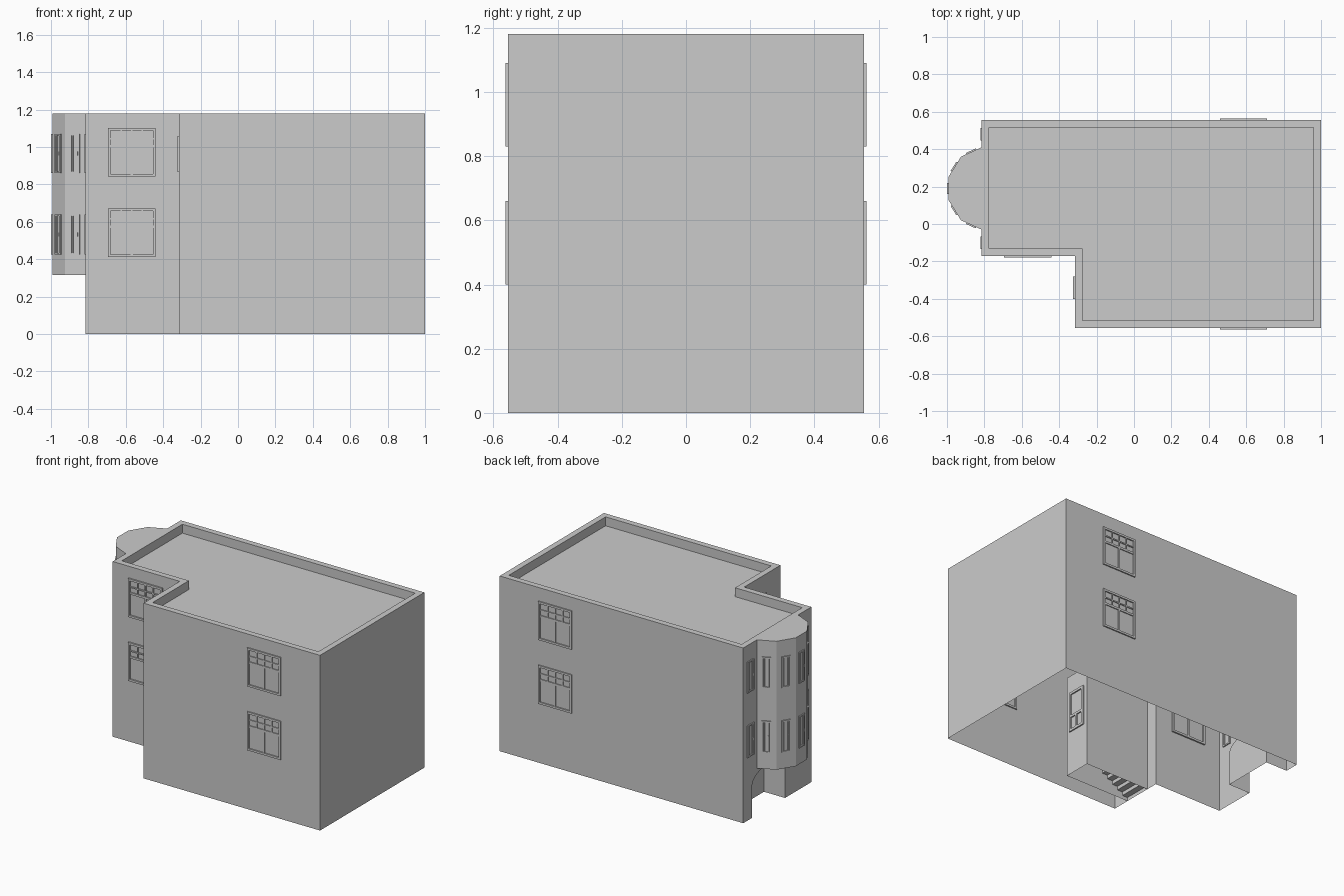
import bpy, bmesh, math
from mathutils import Matrix, Vector

if "Cube" in bpy.data.objects:
    bpy.data.objects.remove(bpy.data.objects["Cube"])

H, ROOF = 1.18, 1.12
X0, XN, X1 = -0.815, -0.315, 1.0
Y0, YN, Y1 = -0.555, -0.17, 0.555


def finish(bm, name, merge=True):
    if merge:
        bmesh.ops.remove_doubles(bm, verts=bm.verts[:], dist=1e-5)
        bmesh.ops.recalc_face_normals(bm, faces=bm.faces[:])
    me = bpy.data.meshes.new(name)
    bm.to_mesh(me)
    bm.free()
    ob = bpy.data.objects.new(name, me)
    bpy.context.collection.objects.link(ob)
    return ob


def face(bm, pts):
    return bm.faces.new([bm.verts.new(p) for p in pts])


def strip(bm, a, b, closed=True):
    """Quads between two matching point rows."""
    n = len(a)
    for i in range(n if closed else n - 1):
        j = (i + 1) % n
        face(bm, [a[i], a[j], b[j], b[i]])


def box(bm, x0, x1, y0, y1, z0, z1, mat=Matrix()):
    m = Matrix.Translation(((x0 + x1) / 2, (y0 + y1) / 2, (z0 + z1) / 2))
    s = Matrix.Diagonal((x1 - x0, y1 - y0, z1 - z0, 1))
    bmesh.ops.create_cube(bm, size=1, matrix=mat @ m @ s)


def wall_with_niche(bm, x, ya, yb, hole, depth):
    """Wall in the yz plane with a recess cut from its bottom edge."""
    outline = [(ya, 0)] + hole + [(yb, 0), (yb, H), (ya, H)]
    face(bm, [(x, y, z) for y, z in outline])
    front = [(x, y, z) for y, z in hole]
    back = [(x + depth, y, z) for y, z in hole]
    strip(bm, front, back, closed=False)
    face(bm, back)


# Building shell: open below, zero-thickness walls, parapet and sunken roof
bm = bmesh.new()
plan = [(X0, YN), (XN, YN), (XN, Y0), (X1, Y0), (X1, Y1), (X0, Y1)]
t = 0.04
inner = [(X0 + t, YN + t), (XN + t, YN + t), (XN + t, Y0 + t),
         (X1 - t, Y0 + t), (X1 - t, Y1 - t), (X0 + t, Y1 - t)]
for i in (0, 2, 3, 4):
    a, b = plan[i], plan[(i + 1) % 6]
    face(bm, [(*a, 0), (*b, 0), (*b, H), (*a, H)])
strip(bm, [(*p, H) for p in plan], [(*p, H) for p in inner])
strip(bm, [(*p, H) for p in inner], [(*p, ROOF) for p in inner])
face(bm, [(*p, ROOF) for p in inner])

# Arched niche under the bay and the covered stairwell
arch = [(0.11, 0)]
arch += [(0.285 - 0.175 * math.cos(a), 0.22 + 0.08 * math.sin(a))
         for a in [math.pi * k / 10 for k in range(11)]]
arch += [(0.46, 0)]
wall_with_niche(bm, X0, YN, Y1, arch, 0.157)
SY0, SY1, SX1, STOP = -0.437, -0.25, 0.16, 0.68
wall_with_niche(bm, XN, Y0, YN,
                [(SY0, 0), (SY0, STOP), (SY1, STOP), (SY1, 0)], SX1 - XN)
finish(bm, "building_shell")

# Bay: five-sided projecting column
bay = [(X0, -0.03), (-0.925, 0.02), (-0.993, 0.13),
       (-0.993, 0.25), (-0.925, 0.36), (X0, 0.41)]
bm = bmesh.new()
low, top = [(*p, 0.315) for p in bay], [(*p, H) for p in bay]
strip(bm, low, top, closed=False)
face(bm, low)
face(bm, top)
finish(bm, "bay")

# Entrance stairs: folded sheet of risers and treads
bm = bmesh.new()
N, RISE = 12, 0.29
run = (SX1 - XN) / N
prof = []
for i in range(N):
    prof += [(XN + i * run, i * RISE / N), (XN + i * run, (i + 1) * RISE / N)]
prof.append((SX1, RISE))
strip(bm, [(x, SY0, z) for x, z in prof],
      [(x, SY1, z) for x, z in prof], closed=False)
finish(bm, "stairs")

# Entrance door with one upper and two lower panels
bm = bmesh.new()
dx0, dx1, da, db = SX1 - 0.008, SX1 + 0.008, -0.41, -0.28
mid, b = (da + db) / 2, 0.016
for y in (da, db - b):
    box(bm, dx0, dx1, y, y + b, RISE, 0.56)
for z in (RISE, 0.385, 0.544):
    box(bm, dx0, dx1, da + b, db - b, z, z + b)
box(bm, dx0, dx1, mid - b / 2, mid + b / 2, RISE + b, 0.385)
box(bm, dx0 - 0.006, dx0, da + 0.004, da + 0.012, 0.41, 0.418)
finish(bm, "door", merge=False)


def window(name, centre, normal, w, z0, z1, style, d=0.008):
    """Framed window straddling a wall; style sets the glazing bars."""
    bm = bmesh.new()
    n = Vector((normal[0], normal[1], 0)).normalized()
    u = Vector((-n.y, n.x, 0))
    m = Matrix(((u.x, n.x, 0, centre[0]), (u.y, n.y, 0, centre[1]),
                (0, 0, 1, 0), (0, 0, 0, 1)))
    f = 0.014 if style == "grid" else 0.009
    h, g = w / 2, 0.004
    for x in (-h, h - f):
        box(bm, x, x + f, -d, d, z0, z1, m)
    for z in (z0, z1 - f):
        box(bm, -h + f, h - f, -d, d, z, z + f, m)
    e = d * 0.75
    if style == "grid":
        zt = z0 + (z1 - z0) * 0.62
        zm = (zt + z1 - f) / 2
        box(bm, -h + f, h - f, -e, e, zt - 0.007, zt + 0.007, m)
        box(bm, -h + f, h - f, -e, e, zm - g, zm + g, m)
        box(bm, -0.006, 0.006, -e, e, z0 + f, zt, m)
        for k in (-1, 0, 1):
            x = k * (w - 2 * f) / 4
            box(bm, x - g, x + g, -e, e, zt, z1 - f, m)
    else:
        # narrow sash: inner casement frame and a latch
        x = h - f - 0.003
        for s in (-x, x - 0.006):
            box(bm, s, s + 0.006, -e, e, z0 + f, z1 - f, m)
        zc = (z0 + z1) / 2
        box(bm, x - 0.006, x, e, d, zc - 0.01, zc + 0.01, m)
    finish(bm, name, merge=False)


# Large grid windows: front, back and entrance wing
for k, (za, zb) in enumerate(((0.40, 0.66), (0.83, 1.09))):
    window(f"front_window_{k}", (0.585, Y0), (0, -1), 0.25, za, zb, "grid")
    window(f"back_window_{k}", (0.585, Y1), (0, 1), 0.25, za, zb, "grid")
    window(f"wing_window_{k}", (-0.568, YN), (0, -1), 0.255,
           za + 0.012, zb + 0.012, "grid", 0.01)
window("stair_window", (XN, -0.34), (-1, 0), 0.12, 0.87, 1.055, "grid", 0.01)

# Narrow windows on the bay facets and the wall beside them
for k, (za, zb) in enumerate(((0.425, 0.64), (0.86, 1.07))):
    for i in range(5):
        p, q = Vector(bay[i]), Vector(bay[i + 1])
        window(f"bay_window_{k}_{i}", (p + q) / 2,
               (-(q - p).y, (q - p).x), 0.058, za, zb, "sash", 0.007)
    for i, y in enumerate((-0.1, 0.48)):
        window(f"side_window_{k}_{i}", (X0, y), (-1, 0), 0.068,
               za, zb, "sash", 0.007)
